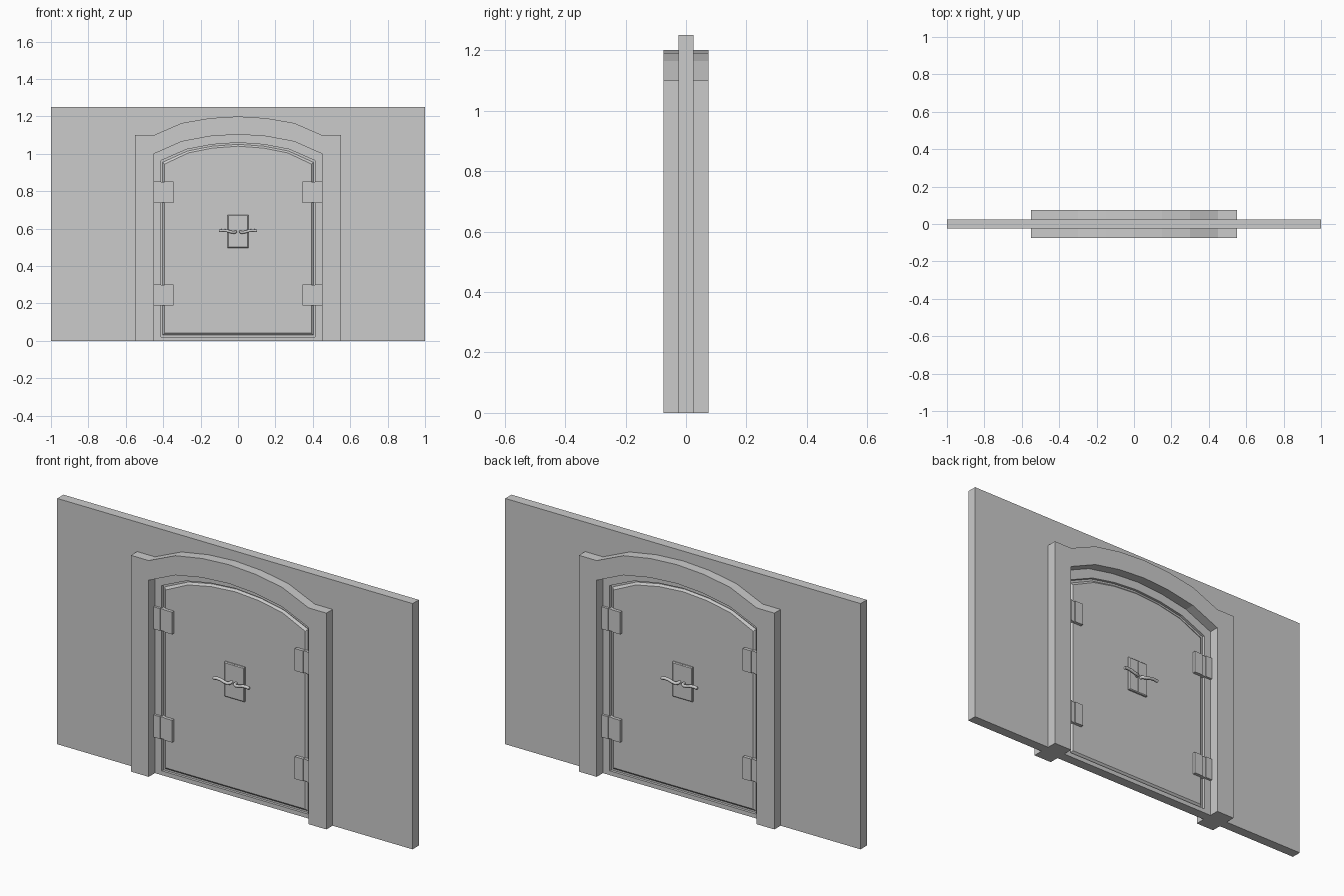
import bpy, bmesh
from mathutils import Vector

if "Cube" in bpy.data.objects:
    bpy.data.objects.remove(bpy.data.objects["Cube"])


def mesh_object(name, bm):
    bmesh.ops.recalc_face_normals(bm, faces=bm.faces)
    me = bpy.data.meshes.new(name)
    bm.to_mesh(me)
    bm.free()
    ob = bpy.data.objects.new(name, me)
    bpy.context.collection.objects.link(ob)
    return ob


def loft(name, layers):
    """Join matching x-z outlines, each given as (y, outline), and cap the ends."""
    bm = bmesh.new()
    rings = [[bm.verts.new((x, y, z)) for x, z in pts] for y, pts in layers]
    n = len(rings[0])
    for a, b in zip(rings, rings[1:]):
        for i in range(n):
            j = (i + 1) % n
            bm.faces.new((a[i], a[j], b[j], b[i]))
    bm.faces.new(rings[0])
    bm.faces.new(rings[-1])
    return mesh_object(name, bm)


def box(name, x0, x1, y0, y1, z0, z1):
    x0, x1 = sorted((x0, x1))
    y0, y1 = sorted((y0, y1))
    rect = [(x0, z0), (x1, z0), (x1, z1), (x0, z1)]
    return loft(name, [(y0, rect), (y1, rect)])


def mirrored(half):
    """Half outline from the right foot to the crown, completed on the left."""
    return half + [(-x, z) for x, z in reversed(half) if x > 0]


def door_outline(d):
    """Arched door outline moved inward by d."""
    return mirrored([(.412 - d, .022 + d), (.412 - d, .964 - d), (.275 - d * .5, 1.024 - d),
                     (.14 - d * .2, 1.05 - d), (0, 1.06 - d)])


# wall with arched opening
wall = box("wall", -1, 1, -.025, .025, 0, 1.25)
cutter = loft("opening_cutter", [(-.2, door_outline(0)), (.2, door_outline(0))])
cutter.hide_render = True
cutter.hide_viewport = True
cut = wall.modifiers.new("opening", 'BOOLEAN')
cut.object = cutter
cut.solver = 'EXACT'

# raised surround
outer = mirrored([(.55, 0), (.55, 1.1), (.45, 1.1), (.30, 1.165), (.15, 1.191), (0, 1.2)])
inner = mirrored([(.45, 0), (.45, 1.0), (.30, 1.066), (.15, 1.094), (0, 1.104)])
surround = outer + inner[::-1]
for s, side in ((-1, "front"), (1, "back")):
    loft(side + "_surround", [(s * .02, surround), (s * .075, surround)])

# door with bevelled rim inside a narrow groove
loft("door_core", [(-.012, door_outline(-.003)), (.012, door_outline(-.003))])
loft("door_panel", [(-.021, door_outline(.019)), (-.012, door_outline(.009)),
                    (.012, door_outline(.009)), (.021, door_outline(.019))])

for s, side in ((-1, "front"), (1, "back")):
    for m, lr in ((-1, "left"), (1, "right")):
        # hinges: fixed leaf, door leaf and pin
        for z in (.188, .738):
            box(f"{side}_{lr}_hinge_fixed_leaf", m * .413, m * .45, s * .01, s * .037, z, z + .113)
            box(f"{side}_{lr}_hinge_door_leaf", m * .345, m * .392, s * .01, s * .037, z, z + .113)
            box(f"{side}_{lr}_hinge_pin", m * .391, m * .414, s * .01, s * .032, z + .001, z + .112)

        # handle plate half with bevelled edges
        def plate(d):
            a, b = sorted((m * .001, m * (.056 - d)))
            return [(a, .498 + d), (b, .498 + d), (b, .674 - d), (a, .674 - d)]
        loft(f"{side}_{lr}_handle_plate",
             [(s * .01, plate(0)), (s * .028, plate(0)), (s * .032, plate(.004))])

        # curved lever handle swept along a path
        path = [(.013, .025, .584), (.013, .045, .583), (.022, .051, .58), (.04, .052, .583),
                (.06, .052, .589), (.08, .052, .591), (.101, .052, .588)]
        cu = bpy.data.curves.new(f"{side}_{lr}_lever", 'CURVE')
        cu.dimensions = '3D'
        cu.bevel_depth = .008
        cu.bevel_resolution = 1
        cu.use_fill_caps = True
        sp = cu.splines.new('POLY')
        sp.points.add(len(path) - 1)
        for p, (x, y, z) in zip(sp.points, path):
            p.co = (m * x, s * y, z, 1)
        ob = bpy.data.objects.new(f"{side}_{lr}_lever", cu)
        bpy.context.collection.objects.link(ob)
